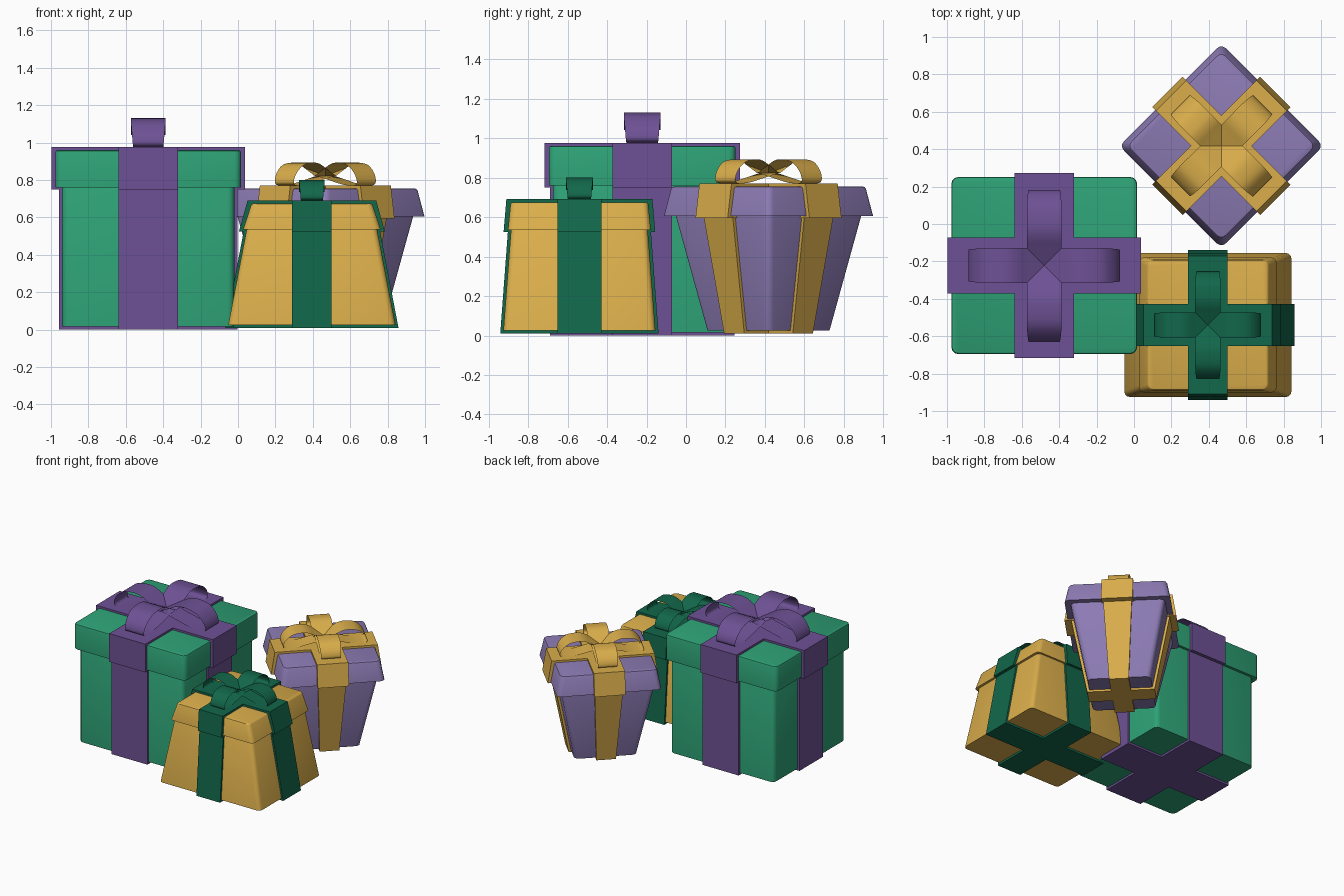
import bpy, bmesh, math
from mathutils import Matrix, Vector

if "Cube" in bpy.data.objects:
    bpy.data.objects.remove(bpy.data.objects["Cube"])


def material(name, rgb):
    m = bpy.data.materials.new(name)
    m.diffuse_color = (*rgb, 1)
    m.use_nodes = True
    m.node_tree.nodes["Principled BSDF"].inputs["Base Color"].default_value = m.diffuse_color
    return m


GREEN = material("green", (0.027, 0.36, 0.18))
PURPLE = material("purple", (0.155, 0.083, 0.30))
GOLD = material("gold", (0.70, 0.42, 0.07))
DARK_GREEN = material("dark green", (0.006, 0.135, 0.07))
LILAC = material("lilac", (0.26, 0.195, 0.45))


def finish(bm, name, mat, place):
    bm.transform(place)
    me = bpy.data.meshes.new(name)
    bm.to_mesh(me)
    bm.free()
    me.materials.append(mat)
    ob = bpy.data.objects.new(name, me)
    bpy.context.collection.objects.link(ob)
    bpy.context.view_layer.objects.active = ob
    ob.select_set(True)
    bpy.ops.object.shade_smooth_by_angle(angle=math.radians(35))
    ob.select_set(False)
    return ob


# Box with different half sizes at the bottom and the top
def taper_box(name, mat, place, z0, z1, bottom, top, bevel=0.0):
    bm = bmesh.new()
    bmesh.ops.create_cube(bm, size=2)
    for v in bm.verts:
        hx, hy = top if v.co.z > 0 else bottom
        v.co = Vector((v.co.x * hx, v.co.y * hy, z1 if v.co.z > 0 else z0))
    if bevel:
        upright = [e for e in bm.edges
                   if abs(e.verts[0].co.z - e.verts[1].co.z) > 0.01]
        bmesh.ops.bevel(bm, geom=upright, offset=bevel, segments=3,
                        profile=0.5, affect='EDGES')
        rim = [e for e in bm.edges
               if all(abs(v.co.z - z1) < 1e-4 for v in e.verts)]
        bmesh.ops.bevel(bm, geom=rim, offset=bevel * 0.35, segments=2,
                        profile=0.5, affect='EDGES')
    return finish(bm, name, mat, place)


# Loop profile: distance along the loop, height, width factor (all relative)
LOOP = [(0, .42, 1), (.22, .72, 1), (.38, .93, 1), (.54, 1, 1), (.78, .9, 1),
        (.94, .56, .95), (1, .2, .9), (.96, .03, .87), (.82, 0, .85),
        (.62, .05, .85), (.3, .24, .85), (0, .42, .85)]


def smooth_path(pts, steps=5):
    p = [Vector(q) for q in pts]
    p = [p[0] * 2 - p[1]] + p + [p[-1] * 2 - p[-2]]
    out = []
    for i in range(1, len(p) - 2):
        a, b, c, d = p[i - 1:i + 3]
        for k in range(steps):
            t = k / steps
            out.append(0.5 * (2 * b + (c - a) * t + (2 * a - 5 * b + 4 * c - d) * t * t
                              + (3 * b - a - 3 * c + d) * t ** 3))
    return out + [p[-2]]


# Bow of four thin ribbon loops
def bow(name, mat, place, z, height, length, half_width):
    bm = bmesh.new()
    path = smooth_path(LOOP)
    for k in range(4):
        rot = Matrix.Rotation(k * math.pi / 2, 3, 'Z')
        rows = []
        for r, h, w in path:
            rows.append([bm.verts.new(rot @ Vector((r * length, s * half_width * w,
                                                    z + h * height))) for s in (-1, 1)])
        for a, b in zip(rows, rows[1:]):
            bm.faces.new((a[0], b[0], b[1], a[1]))
    return finish(bm, name, mat, place)


# One wrapped present: body, lid, crossing ribbon bands and bow
def present(tag, box, rib, pos, angle, z_base, z_lid, z_top, body, lid,
            w_body, w_lid, edge, loops):
    place = Matrix.Translation((*pos, 0)) @ Matrix.Rotation(angle, 4, 'Z')
    b0, b1 = body
    l0, l1 = lid
    t = 0.016
    taper_box(tag + "_body", box, place, z_base + t, z_lid + 0.02, b0, b1, edge)
    taper_box(tag + "_lid", box, place, z_lid, z_top, l0, l1, edge)
    for axis in (0, 1):
        def size(half, width, pad):
            s = [0, 0]
            s[axis] = half[axis] + pad
            s[1 - axis] = width[1 - axis]
            return s
        n = ("_side_ribbon", "_front_ribbon")[axis]
        taper_box(tag + n, rib, place, z_base, z_lid + 0.01,
                  size(b0, w_body[0], t), size(b1, w_body[1], t))
        taper_box(tag + "_lid" + n, rib, place, z_lid - 0.01, z_top + t,
                  size(l0, w_lid, 0.022), size(l1, w_lid, 0.022))
    bow(tag + "_bow", rib, place, z_top + t, *loops)


# Large square present
present("large_present", GREEN, PURPLE, (-0.48, -0.222), 0, 0.0, 0.76, 0.96,
        ((0.46, 0.452), (0.46, 0.452)), ((0.496, 0.473), (0.496, 0.473)),
        ((0.16, 0.15), (0.16, 0.15)), (0.16, 0.15), 0.035, (0.155, 0.405, 0.093))

# Present that widens towards its base
present("wide_base_present", GOLD, DARK_GREEN, (0.395, -0.54), 0, 0.01, 0.535, 0.675,
        ((0.447, 0.385), (0.345, 0.345)), ((0.368, 0.362), (0.322, 0.348)),
        ((0.105, 0.112), (0.105, 0.112)), (0.105, 0.112), 0.03, (0.11, 0.285, 0.068))

# Turned present that narrows towards its base
present("narrow_base_present", LILAC, GOLD, (0.467, 0.418), math.pi / 4, 0.01, 0.605, 0.755,
        ((0.23, 0.23), (0.347, 0.347)), ((0.386, 0.386), (0.358, 0.358)),
        ((0.072, 0.072), (0.105, 0.105)), (0.115, 0.115), 0.035, (0.122, 0.31, 0.08))
